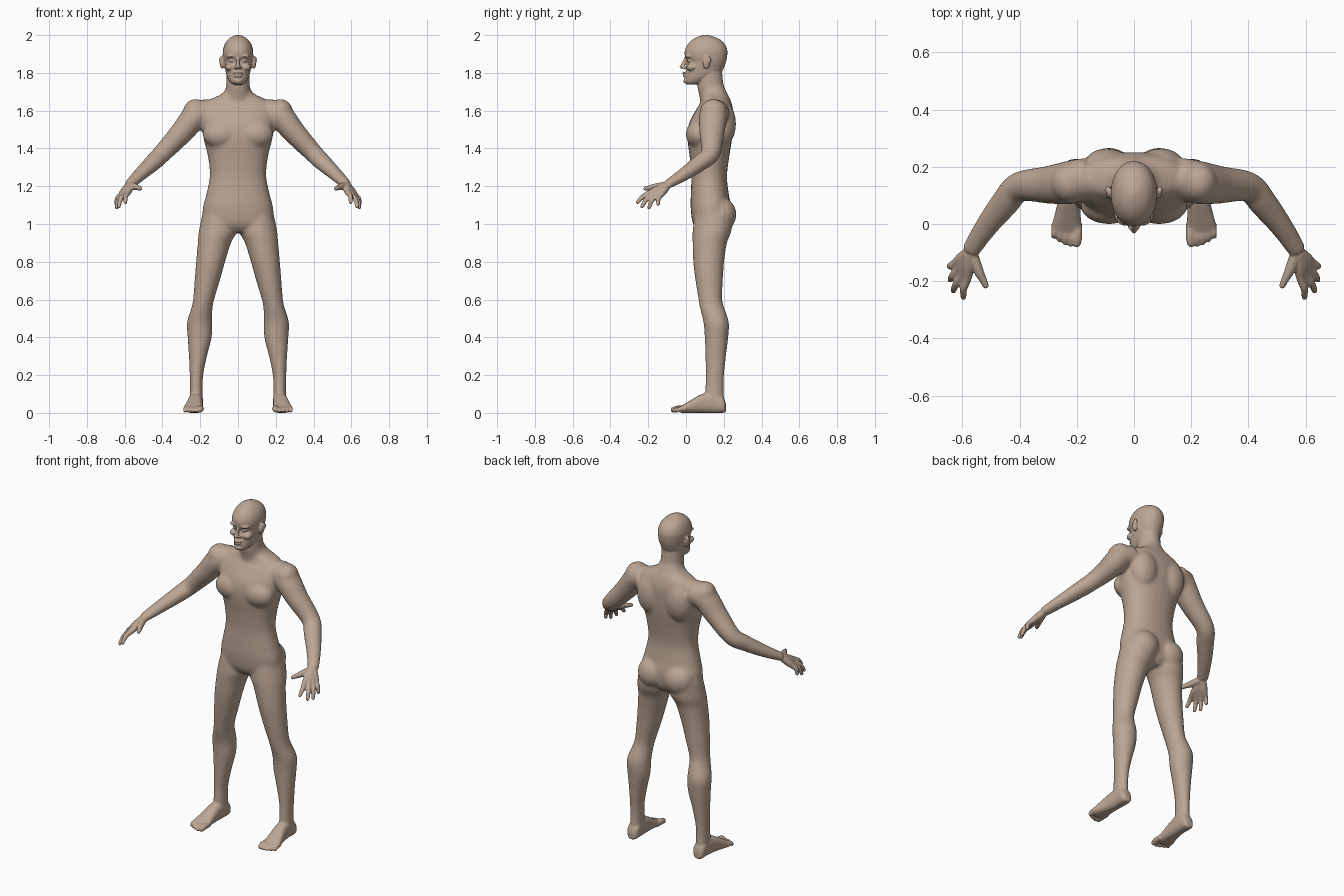
import bpy, bmesh, math
from mathutils import Vector, Matrix

if "Cube" in bpy.data.objects:
    bpy.data.objects.remove(bpy.data.objects["Cube"])

SIDES = 28


def refine(rows, steps=5):
    """Smooth interpolation through a list of equal-length rows."""
    out = []
    for i in range(len(rows) - 1):
        a, b, c, d = (rows[max(0, min(len(rows) - 1, i + k))] for k in (-1, 0, 1, 2))
        for s in range(steps):
            t = s / steps
            out.append([q + t / 2 * (r - p + t * (2 * p - 5 * q + 4 * r - u + t * (3 * (q - r) + u - p)))
                        for p, q, r, u in zip(a, b, c, d)])
    return out + [list(rows[-1])]


def skin(bm, rings):
    """Bridge closed rings of points and cap both ends."""
    loops = [[bm.verts.new(p) for p in ring] for ring in rings]
    for a, b in zip(loops, loops[1:]):
        for i in range(SIDES):
            j = (i + 1) % SIDES
            bm.faces.new((a[i], a[j], b[j], b[i]))
    bm.faces.new(loops[0][::-1])
    bm.faces.new(loops[-1])


def circle(power=2.0):
    for i in range(SIDES):
        t = 2 * math.pi * i / SIDES
        c, s = math.cos(t), math.sin(t)
        yield (math.copysign(abs(c) ** (2 / power), c), math.copysign(abs(s) ** (2 / power), s))


def stack(bm, rows, power=2.0, along_y=False):
    """Rows: position, centre x, half width, low and high limit of the section."""
    rings = []
    for t, cx, w, lo, hi in refine(rows):
        ring = []
        for c, s in circle(power):
            x, v = cx + w * c, (lo + hi) / 2 + (hi - lo) / 2 * s
            ring.append(Vector((x, t, v)) if along_y else Vector((x, v, t)))
        rings.append(ring)
    skin(bm, rings)


def ball(bm, centre, radii):
    bmesh.ops.create_uvsphere(bm, u_segments=24, v_segments=16, radius=1,
                              matrix=Matrix.Translation(centre) @ Matrix.Diagonal((*radii, 1)))


def tube(bm, rows):
    """Rows: x, y, z, sideways radius, upright radius."""
    rows = refine(rows)
    pts = [Vector(r[:3]) for r in rows]
    rings = []
    for i, r in enumerate(rows):
        d = (pts[min(i + 1, len(pts) - 1)] - pts[max(i - 1, 0)]).normalized()
        side = d.cross(Vector((0, 0.02, 1))).normalized()
        up = side.cross(d)
        rings.append([pts[i] + side * c * r[3] + up * s * r[4] for c, s in circle()])
    skin(bm, rings)


def digit(bm, points, radii):
    """Finger or toe with a rounded tip."""
    tube(bm, [(*p, r, r) for p, r in zip(points, radii)])
    ball(bm, points[-1], [radii[-1]] * 3)


def mirror(bm):
    copy = bmesh.ops.duplicate(bm, geom=bm.verts[:] + bm.edges[:] + bm.faces[:])["geom"]
    bmesh.ops.scale(bm, vec=(-1, 1, 1), verts=[g for g in copy if isinstance(g, bmesh.types.BMVert)])
    bmesh.ops.reverse_faces(bm, faces=[g for g in copy if isinstance(g, bmesh.types.BMFace)])


def fused(name, bm, voxel, rounds):
    """Merge overlapping parts into one smooth skin."""
    bmesh.ops.recalc_face_normals(bm, faces=bm.faces[:])
    mesh = bpy.data.meshes.new(name)
    bm.to_mesh(mesh)
    bm.free()
    obj = bpy.data.objects.new(name, mesh)
    bpy.context.scene.collection.objects.link(obj)
    remesh = obj.modifiers.new("fuse", 'REMESH')
    remesh.mode = 'VOXEL'
    remesh.voxel_size = voxel
    remesh.use_smooth_shade = True
    soft = obj.modifiers.new("soften", 'SMOOTH')
    soft.factor = 0.5
    soft.iterations = rounds
    return obj


# ---- Core: limbs first, then mirrored, then trunk ----
bm = bmesh.new()
# leg
stack(bm, [(1.05, .10, .09, .045, .25), (.96, .108, .1, .035, .24), (.9, .125, .088, .035, .217),
           (.8, .145, .077, .038, .202), (.7, .163, .067, .05, .195), (.6, .182, .056, .066, .192),
           (.55, .192, .057, .075, .205), (.48, .203, .067, .092, .227), (.4, .203, .064, .099, .224),
           (.3, .212, .048, .102, .212), (.2, .22, .036, .104, .202), (.12, .221, .034, .1, .2),
           (.04, .222, .036, .09, .207)])
# arm
tube(bm, [(.15, .165, 1.6, .07, .065), (.225, .145, 1.57, .076, .07), (.3, .137, 1.482, .066, .061),
          (.40, .13, 1.375, .052, .05), (.45, .075, 1.325, .05, .044), (.52, -.015, 1.26, .04, .034),
          (.575, -.1, 1.208, .032, .024)])
ball(bm, (.225, .145, 1.592), (.066, .072, .07))      # deltoid
ball(bm, (.088, .065, 1.475), (.1, .066, .075))       # chest muscle
ball(bm, (.095, .195, 1.53), (.085, .07, .12))        # shoulder blade
ball(bm, (.088, .185, 1.05), (.09, .082, .09))        # buttock
mirror(bm)
# trunk
stack(bm, [(.955, 0, .10, .07, .2), (1.0, 0, .18, .037, .232), (1.08, 0, .187, .025, .24),
           (1.15, 0, .17, .025, .228), (1.25, 0, .15, .028, .217), (1.35, 0, .158, .02, .228),
           (1.45, 0, .182, .008, .244), (1.53, 0, .195, .015, .25), (1.6, 0, .2, .05, .25),
           (1.65, 0, .165, .08, .238), (1.69, 0, .085, .082, .22), (1.73, 0, .06, .075, .2)], 2.25)
# neck
stack(bm, [(1.62, 0, .075, .08, .22), (1.68, 0, .07, .07, .215), (1.73, 0, .063, .06, .2),
           (1.83, 0, .06, .06, .19)])
core = fused("body_core", bm, .009, 8)
core_mesh = bpy.data.meshes.new_from_object(core.evaluated_get(bpy.context.evaluated_depsgraph_get()))
bpy.data.objects.remove(core)

# ---- Details: one side, mirrored ----
bm = bmesh.new()
# fingers with their palm bones
wrist = Vector((.572, -.095, 1.21))
for knuckle, tip in (((.582, -.188, 1.166), (.596, -.256, 1.115)), ((.6, -.178, 1.157), (.631, -.233, 1.092)),
                     ((.613, -.158, 1.152), (.642, -.195, 1.087)), ((.622, -.135, 1.152), (.644, -.148, 1.105))):
    k, t = Vector(knuckle), Vector(tip)
    start = wrist.lerp(k, .1)
    arch = k.lerp(t, .5) + Vector((.006, -.004, .006))
    digit(bm, [start, wrist.lerp(k, .6), k, arch, t], [.02, .02, .0155, .013, .01])
digit(bm, [(.565, -.105, 1.205), (.545, -.16, 1.197), (.53, -.19, 1.192), (.518, -.215, 1.187)],
      [.02, .018, .014, .011])
# foot
stack(bm, [(.212, .222, .018, .006, .045), (.195, .222, .035, 0, .085), (.14, .222, .037, 0, .11),
           (.08, .226, .04, 0, .098), (.03, .232, .046, 0, .07), (-.01, .236, .052, 0, .046),
           (-.035, .237, .05, .002, .032)], 2.5, True)
# toes
for i in range(5):
    x, r = .198 + .02 * i, (.017 if i == 0 else .0115)
    end = (-.066, -.07, -.064, -.054, -.042)[i]
    digit(bm, [(x, .0, .022), (x, end / 2 - .01, .022), (x + .002, end, r)], [r, r, r * .9])
# face features
ball(bm, (.084, .108, 1.855), (.013, .02, .034))      # ear
ball(bm, (.092, .118, 1.868), (.008, .016, .02))      # ear rim
ball(bm, (.03, .016, 1.888), (.032, .022, .009))      # brow
ball(bm, (.031, .02, 1.864), (.015, .014, .009))      # eye
ball(bm, (.043, .03, 1.83), (.026, .028, .02))        # cheekbone
ball(bm, (.013, -.006, 1.828), (.009, .014, .008))    # nostril
mirror(bm)
# head
stack(bm, [(1.738, 0, .025, .005, .06), (1.752, 0, .042, -.006, .1), (1.775, 0, .056, -.005, .15),
           (1.80, 0, .064, -.002, .186), (1.835, 0, .071, .003, .204), (1.862, 0, .076, .008, .213),
           (1.888, 0, .08, -.006, .218), (1.92, 0, .08, -.006, .219), (1.955, 0, .069, .012, .204),
           (1.98, 0, .05, .04, .175), (1.995, 0, .026, .072, .138), (2.002, 0, .006, .1, .112)], 2.1)
# nose, lips and chin
tube(bm, [(0, .004, 1.885, .008, .01), (0, -.006, 1.862, .008, .01), (0, -.018, 1.838, .011, .011),
          (0, -.02, 1.828, .009, .009)])
ball(bm, (0, -.022, 1.832), (.011, .012, .01))
ball(bm, (0, -.004, 1.799), (.026, .016, .006))
ball(bm, (0, -.004, 1.784), (.023, .015, .007))
ball(bm, (0, .006, 1.757), (.024, .02, .016))
bm.from_mesh(core_mesh)
bpy.data.meshes.remove(core_mesh)
body = fused("body", bm, .0048, 3)

# ---- Skin colour ----
skin_mat = bpy.data.materials.new("tan_skin")
skin_mat.use_nodes = True
tone = (.50, .38, .295, 1)
skin_mat.diffuse_color = tone
node = skin_mat.node_tree.nodes["Principled BSDF"]
node.inputs["Base Color"].default_value = tone
node.inputs["Roughness"].default_value = .8
body.data.materials.append(skin_mat)
for face in body.data.polygons:
    face.use_smooth = True
